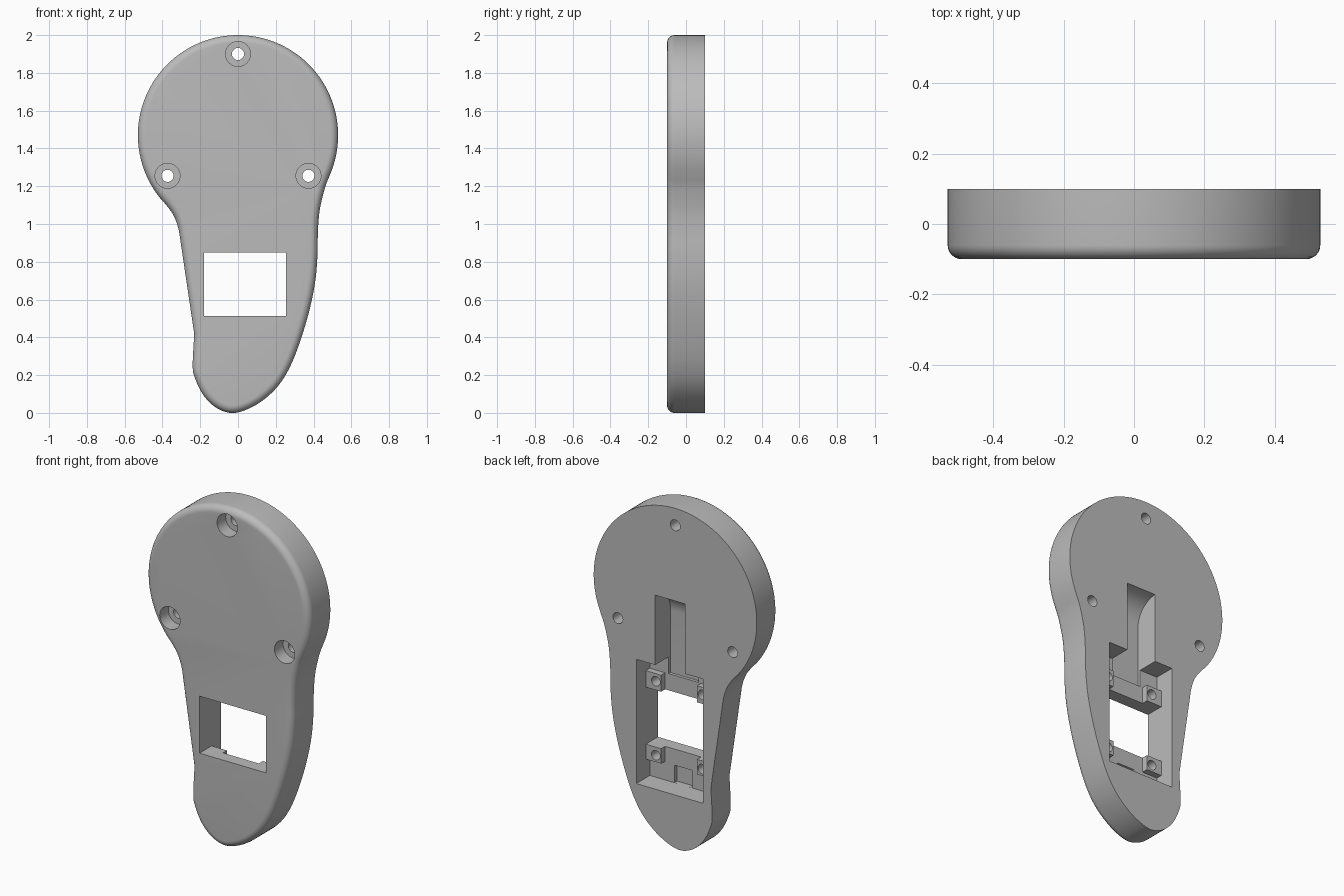
import bpy, bmesh, math
from mathutils import Vector, Matrix

if "Cube" in bpy.data.objects:
    bpy.data.objects.remove(bpy.data.objects["Cube"])

BACK, FRONT = 0.1, -0.1

grey = bpy.data.materials.new("plain grey")
grey.diffuse_color = (0.5, 0.5, 0.5, 1)
grey.use_nodes = True
grey.node_tree.nodes["Principled BSDF"].inputs["Base Color"].default_value = grey.diffuse_color


def make(name, bm):
    bmesh.ops.recalc_face_normals(bm, faces=bm.faces[:])
    me = bpy.data.meshes.new(name)
    bm.to_mesh(me)
    bm.free()
    me.materials.append(grey)
    ob = bpy.data.objects.new(name, me)
    bpy.context.collection.objects.link(ob)
    return ob


def loft(name, rings):
    """Closed solid through equal-length rings of points."""
    bm = bmesh.new()
    vs = [[bm.verts.new(p) for p in r] for r in rings]
    n = len(vs[0])
    for a, b in zip(vs, vs[1:]):
        for i in range(n):
            j = (i + 1) % n
            bm.faces.new((a[i], a[j], b[j], b[i]))
    bm.faces.new(vs[0])
    bm.faces.new(vs[-1])
    return make(name, bm)


def box(name, x0, x1, y0, y1, z0, z1):
    return loft(name, [[(x0, y, z0), (x1, y, z0), (x1, y, z1), (x0, y, z1)] for y in (y0, y1)])


def cyl(name, x, z, r, y0, y1, n=32):
    ring = [(x + r * math.cos(2 * math.pi * i / n), z + r * math.sin(2 * math.pi * i / n)) for i in range(n)]
    return loft(name, [[(px, y, pz) for px, pz in ring] for y in (y0, y1)])


def boolean(target, tool, op):
    m = target.modifiers.new(op.lower(), 'BOOLEAN')
    m.operation, m.object, m.solver = op, tool, 'EXACT'
    dg = bpy.context.evaluated_depsgraph_get()
    me = bpy.data.meshes.new_from_object(target.evaluated_get(dg))
    target.modifiers.clear()
    target.data = me
    bpy.data.objects.remove(tool)


def spline(pts, steps=6):
    """Smooth curve through pts[1:-1]."""
    out = []
    for a, b, c, d in zip(pts, pts[1:], pts[2:], pts[3:]):
        for i in range(steps):
            t = i / steps
            out.append(0.5 * (2 * b + (c - a) * t + (2 * a - 5 * b + 4 * c - d) * t * t
                              + (3 * b - a - 3 * c + d) * t ** 3))
    return out


# Outline: round head, then waist and tapered tail
def head(deg):
    a = math.radians(deg)
    return Vector((0.53 * math.cos(a), 1.47 + 0.53 * math.sin(a)))


V = lambda pts: [Vector(p) for p in pts]
waist = spline([head(210), head(218)] + V([(-.373, 1.092), (-.336, 1.035), (-.312, .96), (-.298, .87)]))
tail = spline(V([(-.233, .5), (-.232, .42), (-.24, .25), (-.228, .185), (-.186, .098), (-.122, .032),
                 (-.042, 0), (.037, .014), (.127, .063), (.212, .142), (.275, .243), (.328, .376),
                 (.376, .535), (.408, .69), (.421, .837), (.423, .96), (.433, 1.075), (.46, 1.19)])
              + [head(-23), head(-15)])
outline = [head(-23 + 241 * i / 90) for i in range(90)] + waist + [Vector((-.312, .96))] + tail


def inset(d):
    res, n = [], len(outline)
    for i, p in enumerate(outline):
        t = (outline[(i + 1) % n] - outline[i - 1]).normalized()
        res.append(p + Vector((-t.y, t.x)) * d)
    return res


# Body with rounded front rim
R = 0.04
rings = [[(p.x, BACK, p.y) for p in outline]]
for k in range(9):
    a = math.pi / 2 * k / 8
    rings.append([(p.x, FRONT + R - R * math.sin(a), p.y) for p in inset(R * (1 - math.cos(a)))])
body = loft("body", rings)

# Rear pocket, window and lower recess
X0, X1 = -0.18, 0.253
boolean(body, box("pocket_cutter", X0, X1, BACK - .125, BACK + .1, .315, 1.045), 'DIFFERENCE')
boolean(body, box("window_cutter", X0, X1, -.3, .05, .513, .848), 'DIFFERENCE')
boolean(body, box("recess_cutter", -.02, .093, BACK - .15, BACK, .3151, .418), 'DIFFERENCE')

# Slot with a curved upper end
D = 0.143
profile = [(BACK + .1, .946), (BACK - D, .946)]
profile += [(BACK - D * math.cos(a), 1.455 - D + D * math.sin(a))
            for a in (math.pi / 2 * i / 12 for i in range(13))]
profile.append((BACK + .1, 1.455))
boolean(body, loft("slot_cutter", [[(x, y, z) for y, z in profile] for x in (-.063, .13)]), 'DIFFERENCE')

# Corner bosses with screw holes
for x0, x1, hx in ((X0 - .01, X0 + .1, X0 + .065), (X1 - .1, X1 + .01, X1 - .065)):
    for z0, z1, hz in ((.848, .945, .9), (.425, .513, .465)):
        boolean(body, box("boss", x0, x1, BACK - .14, BACK - .088, z0, z1), 'UNION')
        boolean(body, cyl("boss_hole_cutter", hx, hz, .028, BACK - .17, BACK, 24), 'DIFFERENCE')

# Counterbored mounting holes
for x, z in ((0, 1.9), (-.373, 1.255), (.373, 1.255)):
    boolean(body, cyl("hole_cutter", x, z, .032, -.3, .3), 'DIFFERENCE')
    boolean(body, cyl("counterbore_cutter", x, z, .066, -.3, FRONT + .08, 48), 'DIFFERENCE')

bpy.context.view_layer.objects.active = body
body.select_set(True)
bpy.ops.object.shade_smooth_by_angle(angle=math.radians(30))
